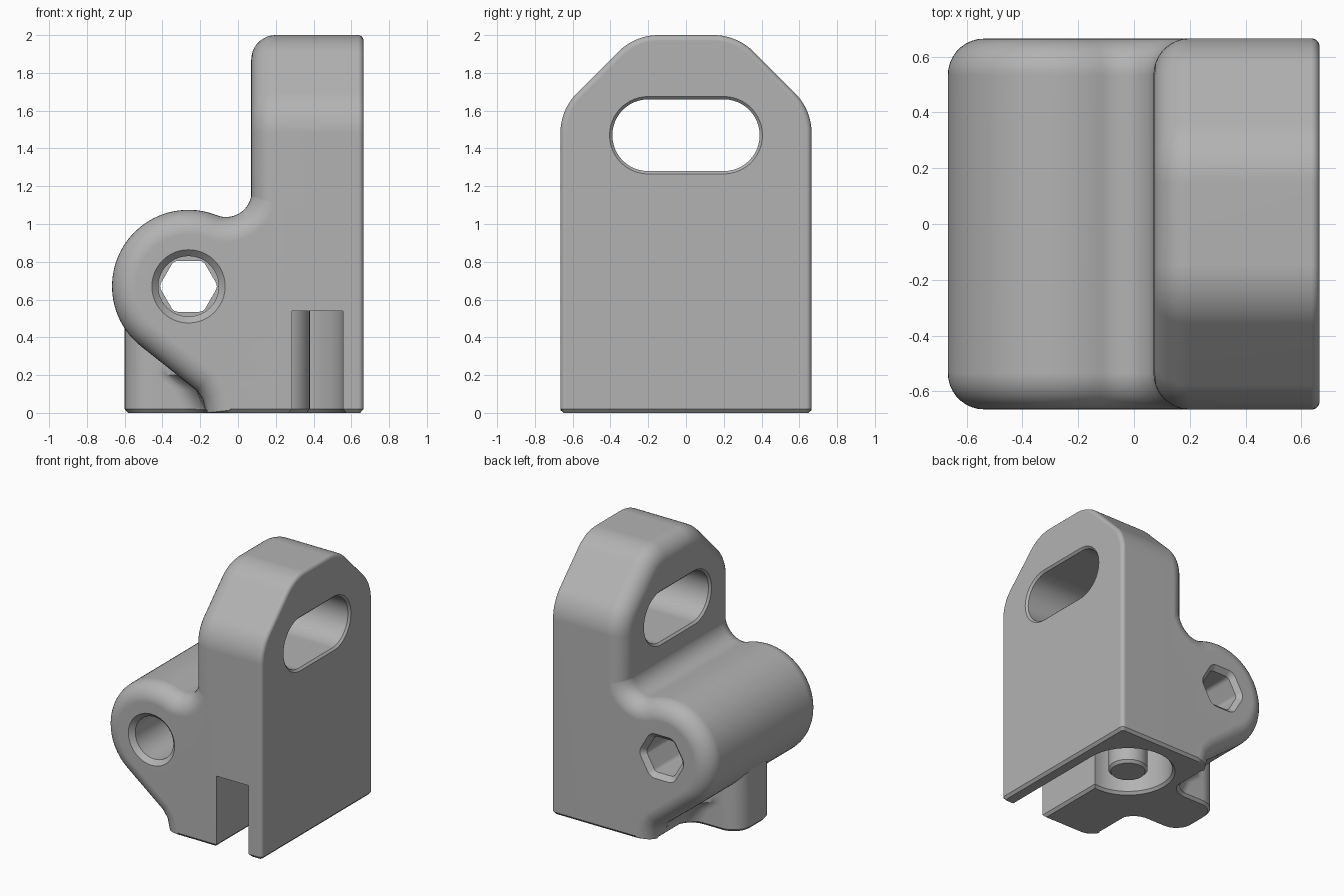
import bpy, bmesh
from math import sin, cos, tan, atan2, acos, pi, radians
from mathutils import Vector

if "Cube" in bpy.data.objects:
    bpy.data.objects.remove(bpy.data.objects["Cube"])

grey = bpy.data.materials.new("plain_grey")
grey.use_nodes = True
colour = (0.45, 0.45, 0.45, 1)
grey.diffuse_color = colour
grey.node_tree.nodes["Principled BSDF"].inputs["Base Color"].default_value = colour


# ---- outline helpers (2D, counterclockwise) ----
def arc(cx, cy, r, a0, a1, n=24):
    return [(cx + r * cos(a0 + (a1 - a0) * i / n), cy + r * sin(a0 + (a1 - a0) * i / n))
            for i in range(n + 1)]


def rounded(corners, n=10):
    """Corners are (x, y, radius); radius 0 stays sharp."""
    out = []
    for i, (x, y, r) in enumerate(corners):
        p = Vector((x, y))
        a = (Vector(corners[i - 1][:2]) - p).normalized()
        b = (Vector(corners[(i + 1) % len(corners)][:2]) - p).normalized()
        if r == 0:
            out.append((x, y))
            continue
        half = a.angle(b) / 2
        c = p + (a + b).normalized() * (r / sin(half))
        s = p + a * (r / tan(half)) - c
        e = p + b * (r / tan(half)) - c
        turn = s.angle(e)
        for k in range(n + 1):
            t = k / n
            q = c + (s * sin((1 - t) * turn) + e * sin(t * turn)) / sin(turn)
            out.append((q.x, q.y))
    return out


def inset(poly, d):
    out = []
    for i, p in enumerate(poly):
        a = (Vector(p) - Vector(poly[i - 1])).normalized()
        b = (Vector(poly[(i + 1) % len(poly)]) - Vector(p)).normalized()
        na, nb = Vector((-a.y, a.x)), Vector((-b.y, b.x))
        m = (na + nb) / max(1 + na.dot(nb), 0.2)
        out.append((p[0] + m.x * d, p[1] + m.y * d))
    return out


def fillet_levels(r, n=9):
    """(depth, inset) pairs running from the end cap to the full outline."""
    return [(r * (1 - sin(t)), r * (1 - cos(t)))
            for t in (pi / 2 * (1 - i / n) for i in range(n + 1))]


# ---- solid helpers ----
def stack(name, axis, sections):
    """Loft a list of (position, outline) along an axis."""
    bm = bmesh.new()
    rings = []
    for h, poly in sections:
        place = {"x": lambda u, v: (h, u, v), "y": lambda u, v: (u, h, v),
                 "z": lambda u, v: (u, v, h)}[axis]
        rings.append([bm.verts.new(place(u, v)) for u, v in poly])
    n = len(rings[0])
    for lo, hi in zip(rings, rings[1:]):
        for i in range(n):
            j = (i + 1) % n
            bm.faces.new((lo[i], lo[j], hi[j], hi[i]))
    bm.faces.new(rings[0])
    bm.faces.new(rings[-1])
    bmesh.ops.recalc_face_normals(bm, faces=bm.faces)
    mesh = bpy.data.meshes.new(name)
    bm.to_mesh(mesh)
    bm.free()
    mesh.materials.append(grey)
    obj = bpy.data.objects.new(name, mesh)
    bpy.context.collection.objects.link(obj)
    return obj


def combine(target, other, operation):
    mod = target.modifiers.new("combine", "BOOLEAN")
    mod.operation, mod.solver, mod.object = operation, "EXACT", other
    bpy.context.view_layer.objects.active = target
    bpy.ops.object.modifier_apply(modifier=mod.name)
    bpy.data.objects.remove(other)


R = 0.13      # large edge rounding
W = 0.665     # half width

# ---- upright plate with sloped shoulders ----
plate = rounded([(-W, -0.3, 0), (W, -0.3, 0), (W, 1.605, 0.3), (0.27, 2, 0.3),
                 (-0.27, 2, 0.3), (-W, 1.605, 0.3)])
sections = [(0.07 + h, inset(plate, d)) for h, d in fillet_levels(R)]
sections += [(W - h, inset(plate, d)) for h, d in reversed(fillet_levels(0.03, 5))]
bracket = stack("bracket_body", "x", sections)

# ---- round boss blended into the plate and sloping to the base ----
bx, bz, br, fr = -0.262, 0.67, 0.405, 0.135
fx = 0.072 - fr
lean = acos((fx - bx) / (br + fr))
fz = bz + (br + fr) * sin(lean)
profile = [(0.45, -0.3), (0.45, 1.42), (0.072, 1.42)]
profile += arc(fx, fz, fr, 0, lean - pi, 16)
profile += arc(bx, bz, br, lean, radians(231.5), 40)[1:]
profile += [(-0.22, 0.12), (-0.187, 0.075), (-0.17, 0), (-0.17, -0.3)]
ends = [(0.664 - h, inset(profile, d)) for h, d in fillet_levels(R)]
boss = stack("boss", "y", [(-y, p) for y, p in ends] + ends[::-1])
combine(bracket, boss, "UNION")


# ---- central foot with flared sides ----
def foot_outline(root):
    return rounded([(0, 0.5, 0), (root, 0.5, 0), (root, 0.22, 0.13), (-0.6, 0.22, 0.15),
                    (-0.6, -0.22, 0.15), (root, -0.22, 0.13), (root, -0.5, 0), (0, -0.5, 0)])


foot = stack("foot", "z", [(z, foot_outline(root)) for z, root in
                           [(-0.05, -0.16), (0, -0.16), (0.12, -0.21), (0.2, -0.31), (0.5, -0.31)]])
combine(bracket, foot, "UNION")

# ---- flat underside ----
square = [(-2, -2), (2, -2), (2, 2), (-2, 2)]
combine(bracket, stack("base_cutter", "z", [(-1, square), (0, square)]), "DIFFERENCE")

# ---- long slot through the plate ----
slot = arc(0.2, 1.47, 0.19, -pi / 2, pi / 2) + arc(-0.2, 1.47, 0.19, pi / 2, 1.5 * pi)
levels = [(0.03, -0.055), (0.085, 0), (W - 0.015, 0), (W + 0.025, -0.04)]
combine(bracket, stack("slot_cutter", "x", [(x, inset(slot, d)) for x, d in levels]), "DIFFERENCE")

# ---- screw hole at the front, hexagonal recess at the back ----
hole = arc(bx, bz, 0.16, 0, 2 * pi, 48)[:-1]
levels = [(-W - 0.03, -0.065), (-W + 0.035, 0), (0.2, 0)]
combine(bracket, stack("hole_cutter", "y", [(y, inset(hole, d)) for y, d in levels]), "DIFFERENCE")
hexagon = rounded([(bx + 0.156 * cos(k * pi / 3), bz + 0.156 * sin(k * pi / 3), 0.04)
                   for k in range(6)], 4)
levels = [(0.1, 0), (W - 0.035, 0), (W + 0.03, -0.065)]
combine(bracket, stack("hexagon_cutter", "y", [(y, inset(hexagon, d)) for y, d in levels]), "DIFFERENCE")

# ---- round pocket under the base, open to the front, with a post ----
px, py, pr = 0.24, 0.22, 0.315
pocket = [(0.285, -0.8), (0.555, -0.8)] + arc(px, py, pr, 0, 2 * pi - acos(0.045 / pr), 48)
combine(bracket, stack("pocket_cutter", "z", [(-0.1, pocket), (0.54, pocket)]), "DIFFERENCE")
post = arc(px, py, 0.14, 0, 2 * pi, 40)[:-1]
combine(bracket, stack("post", "z", [(0, post), (0.6, post)]), "UNION")

# ---- small chamfer around the underside ----
bm = bmesh.new()
bm.from_mesh(bracket.data)
bmesh.ops.remove_doubles(bm, verts=bm.verts, dist=0.0002)
bmesh.ops.bisect_plane(bm, geom=bm.verts[:] + bm.edges[:] + bm.faces[:],
                       plane_co=(0, 0, 0.02), plane_no=(0, 0, 1))
bm.normal_update()
moves = []
for v in bm.verts:
    if abs(v.co.z) < 0.0005:
        walls = [Vector((f.normal.x, f.normal.y, 0)).normalized()
                 for f in v.link_faces if abs(f.normal.z) < 0.6]
        total = sum(walls, Vector())
        if total.length > 0.01:
            n = total.normalized()
            moves.append((v, n / max(min(n.dot(w) for w in walls), 0.5)))
for v, n in moves:
    v.co -= n * 0.018
bm.to_mesh(bracket.data)
bm.free()

# ---- smooth shading with crisp edges ----
bpy.ops.object.select_all(action="DESELECT")
bracket.select_set(True)
bpy.context.view_layer.objects.active = bracket
bpy.ops.object.shade_smooth_by_angle(angle=radians(30))
weighted = bracket.modifiers.new("even_shading", "WEIGHTED_NORMAL")
weighted.keep_sharp = True
